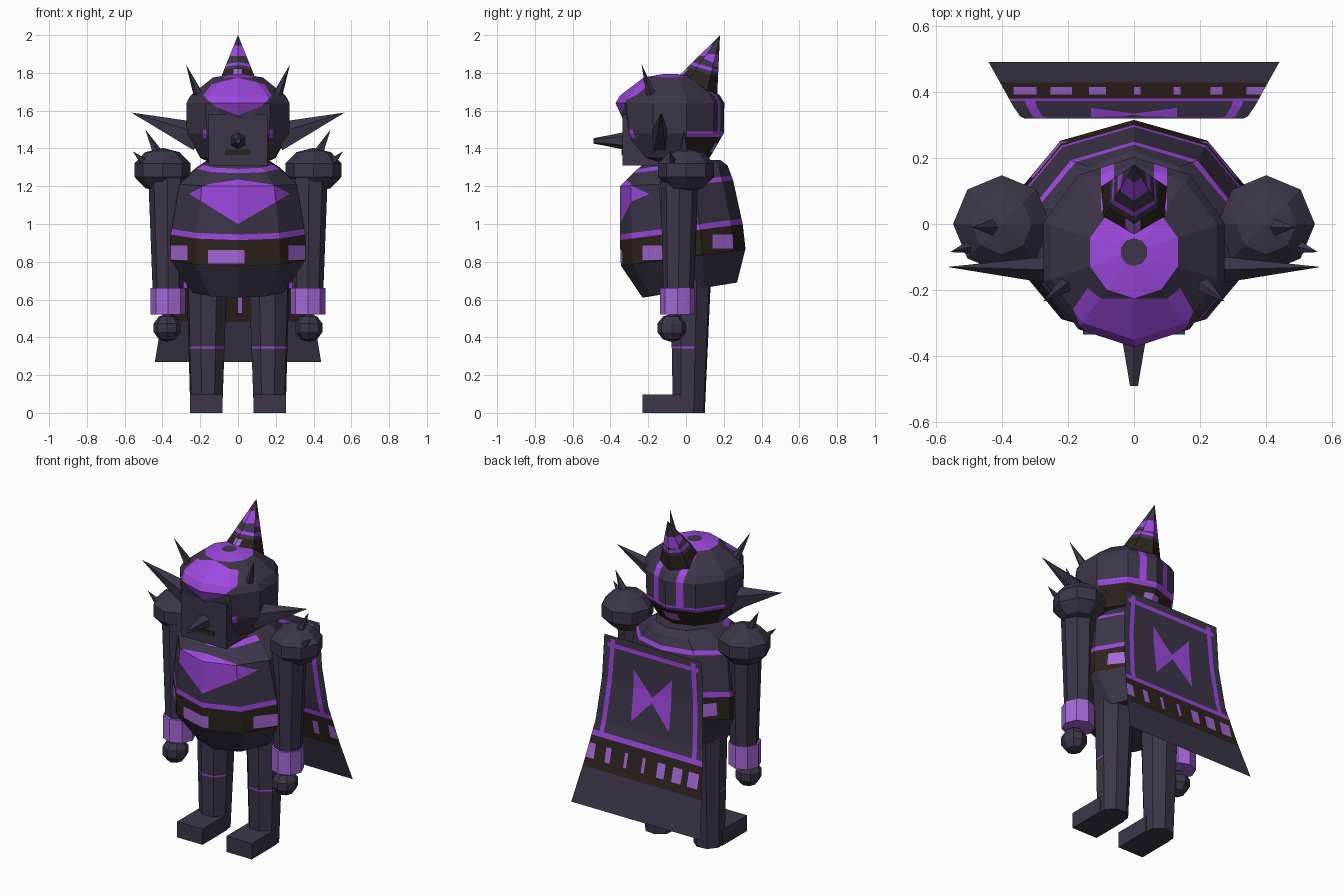
import bpy, bmesh
from math import cos, sin, pi
from mathutils import Vector, Matrix

cube = bpy.data.objects.get("Cube")
if cube:
    bpy.data.objects.remove(cube)

DARK, VIOLET, LILAC, BROWN = range(4)
FRONT, BACK, AROUND = Vector((0, -1, 0)), Vector((0, 1, 0)), Vector((0, 0, 0))


def material(name, rgb):
    mat = bpy.data.materials.new(name)
    col = [((c / 255 + 0.055) / 1.055) ** 2.4 for c in rgb] + [1]
    mat.use_nodes = True
    mat.diffuse_color = col
    bsdf = next(n for n in mat.node_tree.nodes if n.type == 'BSDF_PRINCIPLED')
    bsdf.inputs["Base Color"].default_value = col
    return mat


MATS = [material("dark slate purple", (61, 53, 73)), material("bright violet", (157, 72, 222)),
        material("pale lilac", (164, 104, 215)), material("dark brown", (45, 35, 29))]


def finish(bm, name, mat=None):
    """Turn a bmesh into a named flat-shaded object."""
    if mat is not None:
        for f in bm.faces:
            f.material_index = mat
    me = bpy.data.meshes.new(name)
    bm.to_mesh(me)
    bm.free()
    for m in MATS:
        me.materials.append(m)
    ob = bpy.data.objects.new(name, me)
    bpy.context.collection.objects.link(ob)
    return ob


def loft(rings, n=10):
    """Skin rings given as half width, front y and z, back y and z."""
    bm = bmesh.new()
    rows = []
    for hw, yf, zf, yb, zb in rings:
        row = []
        for i in range(n):
            a = 2 * pi * i / n
            t = (1 + cos(a)) / 2
            row.append(bm.verts.new((hw / cos(pi / n / 1) * sin(a), yb + (yf - yb) * t, zb + (zf - zb) * t)))
        rows.append(row)
    for lo, hi in zip(rows, rows[1:]):
        for i in range(n):
            j = (i + 1) % n
            bm.faces.new((lo[i], lo[j], hi[j], hi[i]))
    bm.faces.new(rows[0])
    bm.faces.new(rows[-1])
    bmesh.ops.recalc_face_normals(bm, faces=bm.faces)
    return bm


def spike(base, tip, r1, r2=0.0, n=5, flat=1.0):
    """Cone or tapered limb running from base to tip."""
    base, tip = Vector(base), Vector(tip)
    d = tip - base
    mat = (Matrix.Translation((base + tip) / 2) @ d.to_track_quat('Z', 'Y').to_matrix().to_4x4()
           @ Matrix.Diagonal((flat, 1, 1, 1)))
    bm = bmesh.new()
    bmesh.ops.create_cone(bm, cap_ends=True, segments=n, radius1=r1, radius2=r2, depth=d.length, matrix=mat)
    bm.normal_update()
    return bm


def ball(center, size, u, v):
    bm = bmesh.new()
    bmesh.ops.create_uvsphere(bm, u_segments=u, v_segments=v, radius=1,
                              matrix=Matrix.Translation(center) @ Matrix.Diagonal((*size, 1)))
    return bm


def box(lo, hi):
    lo, hi = Vector(lo), Vector(hi)
    bm = bmesh.new()
    bmesh.ops.create_cube(bm, size=1, matrix=Matrix.Translation((lo + hi) / 2) @ Matrix.Diagonal((*(hi - lo), 1)))
    return bm


def poly(pts, axis='y'):
    """Cutting planes around a convex outline seen along an axis."""
    to3 = (lambda u, v: Vector((u, 0, v))) if axis == 'y' else (lambda u, v: Vector((0, u, v)))
    pairs = list(zip(pts, pts[1:] + pts[:1]))
    sign = 1 if sum(a[0] * b[1] - b[0] * a[1] for a, b in pairs) > 0 else -1
    return [(to3(*a), sign * to3(b[1] - a[1], a[0] - b[0]).normalized()) for a, b in pairs]


def rect(u0, u1, v0, v1, axis='y'):
    return poly([(u0, v0), (u1, v0), (u1, v1), (u0, v1)], axis)


def band(lo, hi, tilt=0.0):
    return [(Vector((0, 0, hi)), Vector((0, -tilt, 1)).normalized()),
            (Vector((0, 0, lo)), Vector((0, tilt, -1)).normalized())]


def paint(bm, planes, mat, facing=AROUND):
    """Cut the faces along the planes and colour the enclosed part."""
    done = []

    def chosen():
        bm.normal_update()
        return [f for f in bm.faces if (not any(facing) or f.normal.dot(facing) > 0.1)
                and all((f.calc_center_median() - co).dot(no) < 1e-5 for co, no in done)]
    for co, no in planes:
        faces = chosen()
        geom = list({g for f in faces for g in (*f.verts, *f.edges)}) + faces
        if not geom:
            return
        bmesh.ops.bisect_plane(bm, geom=geom, dist=1e-5, plane_co=co, plane_no=no)
        done.append((co, no))
    for f in chosen():
        f.material_index = mat


# Torso: tilted rings with belt, chest plate and collar stripes
torso = loft([(.24, -.23, .61, .27, .69), (.36, -.345, .78, .315, .87), (.355, -.35, .92, .30, 1.0),
              (.31, -.35, 1.2, .25, 1.23), (.22, -.27, 1.28, .22, 1.31), (.17, -.22, 1.32, .18, 1.34)])
paint(torso, band(.82, .96, .13), BROWN)
paint(torso, band(.96, .99, .13), VIOLET)
paint(torso, band(1.2, 1.225, .13), VIOLET, BACK)
paint(torso, band(1.305, 1.325, .13), VIOLET, FRONT)
paint(torso, poly([(-.26, 1.16), (0, 1.0), (.275, 1.16), (.18, 1.21), (0, 1.235), (-.16, 1.21)]), VIOLET, FRONT)
paint(torso, rect(-.16, .035, .79, .862), LILAC, FRONT)
for s in (-1, 1):
    side = Vector((s, 0, 0))
    paint(torso, rect(-.23, -.12, .81, .885, 'x'), LILAC, side)
    paint(torso, rect(.14, .25, .87, .945, 'x'), LILAC, side)
finish(torso, "torso")

# Head: faceted dome with crown ring, brow plate and back straps
head = loft([(r * .95, -.085 - r, z, -.085 + r, z) for r, z in
             ((.1, 1.30), (.21, 1.35), (.285, 1.48), (.288, 1.64), (.265, 1.68),
              (.14, 1.775), (.07, 1.788), (.042, 1.793))])
for v in head.verts:
    if v.co.z < 1.55:
        v.co.y = max(v.co.y, -.3)
for f in head.faces:
    if 1.776 < f.calc_center_median().z < 1.792:
        f.material_index = VIOLET
paint(head, poly([(-.185, 1.68), (-.12, 1.62), (0, 1.575), (.12, 1.62), (.18, 1.68),
                  (.14, 1.74), (0, 1.775), (-.14, 1.74)]), VIOLET, FRONT)
paint(head, band(1.34, 1.46), BROWN, BACK)
paint(head, band(1.46, 1.49), VIOLET, BACK)
for s in (-1, 1):
    paint(head, rect(s * .06, s * .1, 1.49, 1.76), VIOLET, BACK)
    paint(head, rect(s * .165, s * .185, 1.455, 1.5), VIOLET, FRONT)
paint(head, rect(-.05, .05, 1.38, 1.43), LILAC, BACK)
finish(head, "head")

# Face
finish(box((-.155, -.335, 1.31), (.155, -.1, 1.58)), "face_plate", DARK)
finish(box((-.07, -.341, 1.365), (.07, -.333, 1.395)), "mouth", BROWN)
finish(spike((0, -.32, 1.44), (0, -.49, 1.44), .047, .014, 6), "nose", DARK)

# Crest horn with patterned base
horn = spike((0, .06, 1.73), (0, .18, 2.0), .115, 0, 6)
paint(horn, band(1.5, 1.83, -.3), BROWN)
paint(horn, band(1.85, 1.868, -.3), VIOLET)
paint(horn, rect(-.025, .02, 1.79, 1.82), LILAC, FRONT)
paint(horn, rect(-.04, .04, 1.89, 1.945), VIOLET, FRONT)
paint(horn, rect(-.05, .05, 1.83, 1.9), VIOLET, BACK)
finish(horn, "crest_horn")

# Paired parts
for s, tag in ((1, "left"), (-1, "right")):
    finish(spike((s * .21, -.14, 1.455), (s * .565, -.13, 1.59), .085, 0, 5, .6), tag + "_ear", DARK)
    finish(spike((s * .19, -.17, 1.64), (s * .275, -.235, 1.845), .035), tag + "_head_spike", DARK)
    finish(ball((s * .4, 0, 1.285), (.155, .155, .118), 8, 5), tag + "_shoulder", DARK)
    finish(spike((s * .42, -.01, 1.36), (s * .49, -.01, 1.5), .032), tag + "_shoulder_spike", DARK)
    finish(spike((s * .48, -.065, 1.31), (s * .557, -.085, 1.385), .028), tag + "_outer_spike", DARK)
    finish(spike((s * .375, -.035, 1.25), (s * .37, -.04, .6), .1, .08, 8), tag + "_arm", DARK)
    finish(spike((s * .37, -.045, .66), (s * .37, -.045, .52), .092, .092, 8), tag + "_cuff", LILAC)
    finish(ball((s * .375, -.075, .45), (.075, .08, .075), 8, 5), tag + "_hand", DARK)
    leg = spike((s * .165, .025, .72), (s * .168, .015, 0), .112, .088, 8)
    paint(leg, band(.342, .352), VIOLET, FRONT)
    finish(leg, tag + "_leg")
    finish(box((s * .168 - .087, -.23, 0), (s * .168 + .087, .01, .097)), tag + "_foot", DARK)

# Cape: a flared single sheet with border, bow emblem and block pattern
cape = bmesh.new()
rows = [[cape.verts.new((s * hw, y, z)) for s in (1, -1)] for z, y, hw in
        ((1.27, .32, .333), (1.0, .326, .345), (.75, .357, .366), (.5, .422, .402), (.27, .49, .44))]
for top, low in zip(rows, rows[1:]):
    cape.faces.new((top[0], top[1], low[1], low[0]))
cape.normal_update()
for f in cape.faces:
    if f.normal.y < 0:
        f.normal_flip()
paint(cape, band(.48, .66), BROWN)
paint(cape, band(.66, .69), VIOLET)
paint(cape, rect(-.31, .31, 1.2, 1.225), VIOLET)
for s in (-1, 1):
    paint(cape, poly([(s * .258, 1.25), (s * .288, 1.25), (s * .33, .69), (s * .3, .69)]), VIOLET)
    paint(cape, poly([(s * .13, 1.105), (s * .13, .795), (0, .935), (0, .965)]), VIOLET)
for x, w in ((-.33, .035), (-.22, .032), (-.11, .026), (.01, .01), (.13, .01), (.25, .018), (.37, .03)):
    paint(cape, rect(x - w, x + w, .53, .615), LILAC)
finish(cape, "cape")
